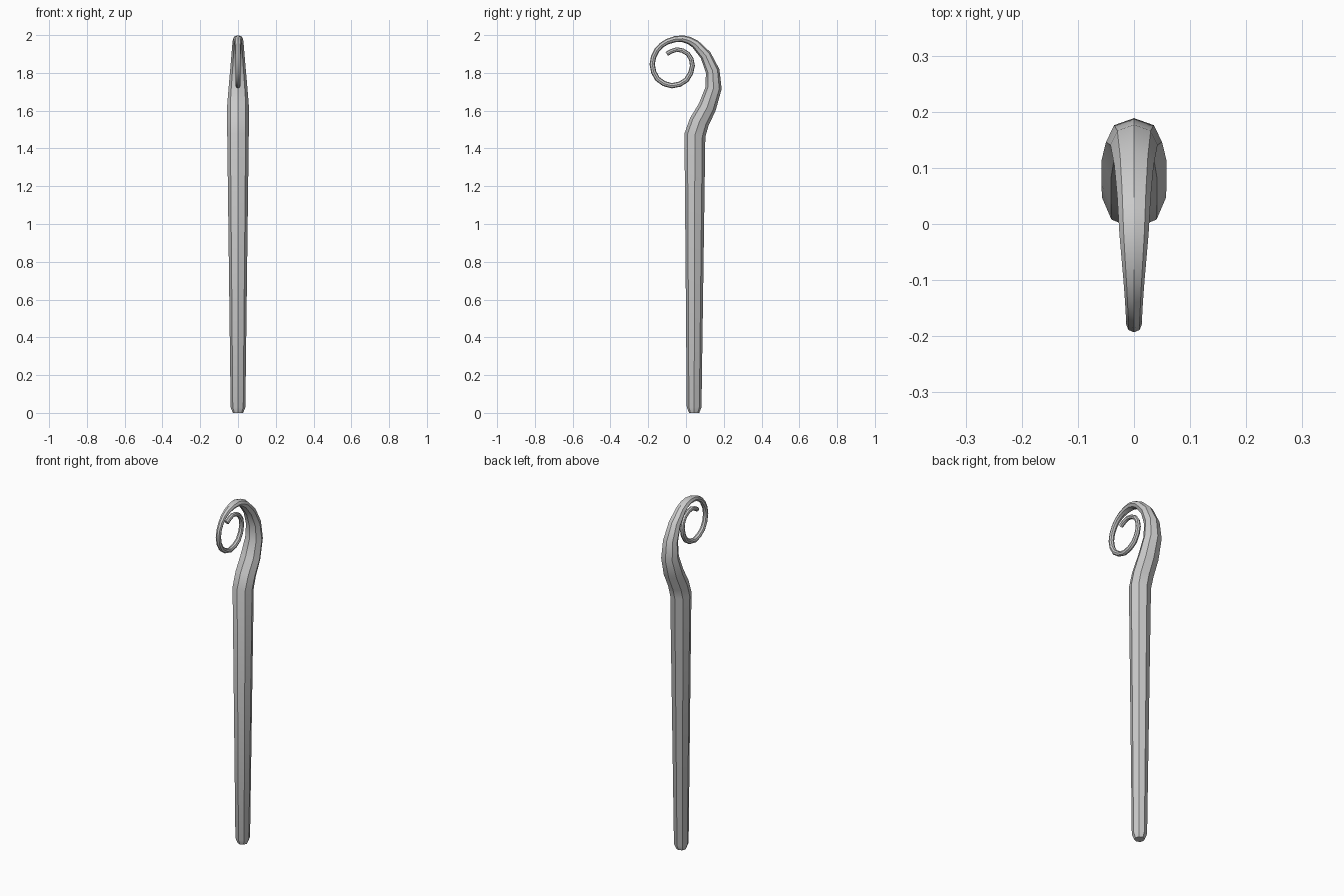
import bpy, bmesh, math
from mathutils import Vector

if "Cube" in bpy.data.objects:
    bpy.data.objects.remove(bpy.data.objects["Cube"])

SIDES = 8

# Path rings: y, z, half width across x, half thickness in the curl plane
shaft = [
    (0.043, 0.0, 0.027, 0.027), (0.043, 0.03, 0.039, 0.039),
    (0.047, 1.47, 0.057, 0.056), (0.070, 1.54, 0.058, 0.053),
    (0.113, 1.62, 0.058, 0.048), (0.146, 1.72, 0.050, 0.043),
    (0.141, 1.81, 0.042, 0.037), (0.104, 1.893, 0.035, 0.030),
    (0.050, 1.952, 0.030, 0.023),
]
curl = [
    (-0.018, 1.981, 0.026, 0.018), (-0.098, 1.966, 0.019, 0.015),
    (-0.154, 1.920, 0.015, 0.014), (-0.179, 1.846, 0.014, 0.014),
    (-0.151, 1.768, 0.014, 0.014), (-0.075, 1.732, 0.014, 0.014),
    (0.002, 1.762, 0.014, 0.014), (0.034, 1.838, 0.013, 0.013),
    (0.010, 1.901, 0.012, 0.012), (-0.050, 1.924, 0.012, 0.012),
    (-0.102, 1.900, 0.012, 0.012),
]


def midpoint(a, b, c, d):
    """Catmull-Rom point halfway between b and c."""
    return tuple((-p + 9 * q + 9 * r - s) / 16 for p, q, r, s in zip(a, b, c, d))


# Refine the curl by doubling its rings
path = shaft[:]
full = shaft + curl + [curl[-1]]
for i in range(len(shaft), len(shaft) + len(curl)):
    path.append(midpoint(*full[i - 2:i + 2]))
    path.append(full[i])

# Sweep the octagonal section along the path
bm = bmesh.new()
rings = []
for i, (y, z, rx, rn) in enumerate(path):
    a, b = path[max(i - 1, 0)], path[min(i + 1, len(path) - 1)]
    d0 = Vector((0, y - a[0], z - a[1])).normalized()
    d1 = Vector((0, b[0] - y, b[1] - z)).normalized()
    t = (d0 + d1).normalized()
    n = Vector((0, t.z, -t.y))
    ring = []
    for k in range(SIDES):
        ang = 2 * math.pi * k / SIDES
        ring.append(bm.verts.new(Vector((rx * math.cos(ang), y, z)) + n * rn * math.sin(ang)))
    rings.append(ring)
for r0, r1 in zip(rings, rings[1:]):
    for k in range(SIDES):
        j = (k + 1) % SIDES
        bm.faces.new((r0[k], r0[j], r1[j], r1[k]))
bm.faces.new(rings[0])
bm.faces.new(rings[-1])
bmesh.ops.recalc_face_normals(bm, faces=bm.faces)

mesh = bpy.data.meshes.new("curled_staff")
bm.to_mesh(mesh)
bm.free()
staff = bpy.data.objects.new("curled_staff", mesh)
bpy.context.collection.objects.link(staff)

# Smooth along the length, crisp long edges
bpy.context.view_layer.objects.active = staff
staff.select_set(True)
bpy.ops.object.shade_smooth_by_angle(angle=math.radians(30))
